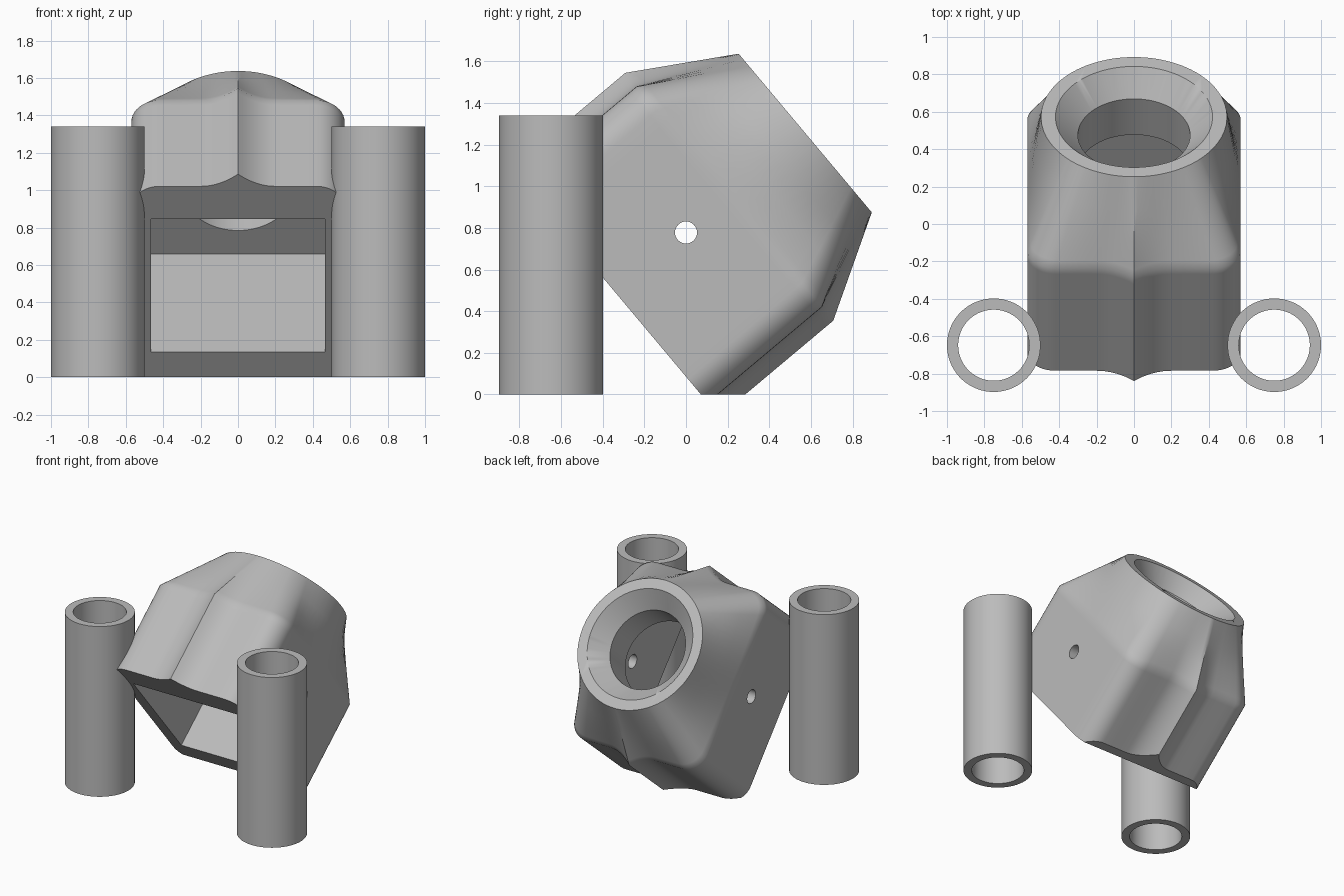
import bpy, bmesh, math
from mathutils import Matrix, Vector

cube = bpy.data.objects.get("Cube")
if cube:
    bpy.data.objects.remove(cube, do_unlink=True)

grey = bpy.data.materials.new("plain grey")
grey.use_nodes = True
grey.diffuse_color = (0.5, 0.5, 0.5, 1)
grey.node_tree.nodes["Principled BSDF"].inputs["Base Color"].default_value = (0.5, 0.5, 0.5, 1)

# Housing frame: local x across, local y up the slanted front, local z along the bore
TILT = math.radians(40)
SIN, COS = math.sin(TILT), math.cos(TILT)
CENTRE = 0.594
FRAME = Matrix(((1, 0, 0, 0), (0, -SIN, COS, -SIN * CENTRE),
                (0, COS, SIN, COS * CENTRE), (0, 0, 0, 1)))


def circle(r, n=96):
    return [(r * math.cos(2 * math.pi * i / n), r * math.sin(2 * math.pi * i / n)) for i in range(n)]


def loft(name, rings, matrix, closed=False):
    """Skin a list of (height, outline) rings, capped or joined back to the first."""
    bm = bmesh.new()
    loops = [[bm.verts.new(matrix @ Vector((x, y, h))) for x, y in pts] for h, pts in rings]
    pairs = list(zip(loops, loops[1:] + loops[:1]))
    for a, b in pairs if closed else pairs[:-1]:
        for i in range(len(a)):
            j = (i + 1) % len(a)
            bm.faces.new((a[i], a[j], b[j], b[i]))
    if not closed:
        bm.faces.new(loops[0][::-1])
        bm.faces.new(loops[-1])
    bmesh.ops.recalc_face_normals(bm, faces=bm.faces)
    mesh = bpy.data.meshes.new(name)
    bm.to_mesh(mesh)
    bm.free()
    mesh.materials.append(grey)
    obj = bpy.data.objects.new(name, mesh)
    bpy.context.collection.objects.link(obj)
    return obj


def activate(obj):
    bpy.ops.object.select_all(action='DESELECT')
    obj.select_set(True)
    bpy.context.view_layer.objects.active = obj


def cut(obj, cutter):
    cutter.hide_render = True
    mod = obj.modifiers.new("cut", 'BOOLEAN')
    mod.operation, mod.solver, mod.object = 'DIFFERENCE', 'EXACT', cutter
    activate(obj)
    bpy.ops.object.modifier_apply(modifier=mod.name)
    bpy.data.objects.remove(cutter, do_unlink=True)


def smooth(obj, degrees):
    activate(obj)
    bpy.ops.object.shade_smooth_by_angle(angle=math.radians(degrees))


def box(w, h):
    return [(-w, -h), (w, -h), (w, h), (-w, h)]


# Housing outline: central ridge, flat shoulder, rounded corner, straight side
WIDE, HIGH, ROUND, RIDGE = 0.57, 0.692, 0.15, 0.085
quarter = [(0.2 * i / 8, HIGH + RIDGE * (1 - i / 8) ** 2) for i in range(9)]
quarter += [(0.27 + 0.075 * i, HIGH) for i in range(2)]
for i in range(11):
    a = math.pi / 2 * (1 - i / 10)
    quarter.append((WIDE - ROUND + ROUND * math.cos(a), HIGH - ROUND + ROUND * math.sin(a)))
quarter += [(WIDE, (HIGH - ROUND) * (1 - i / 8)) for i in range(1, 9)]
half = quarter + [(x, -y) for x, y in quarter[-2::-1]]
outline = half + [(-x, y) for x, y in half[-2:0:-1]]

# Straight sleeve blending into a round collar
FRONT, BEND, END, COLLAR = 0.055, 0.77, 1.246, 0.4975


def blend(t):
    result = []
    for x, y in outline:
        k = COLLAR / math.hypot(x, y)
        result.append((x + (x * k - x) * t, y + (y * k - y) * t))
    return result


rings = [(FRONT, outline), (BEND - 0.04, outline), (BEND, outline)]
rings += [(BEND + (END - BEND) * t, blend(t)) for t in (0.08, 0.35, 0.65, 1)]
housing = loft("housing", rings, FRAME)

# Ground trim, square cavity, flared bore and cross pin hole
cut(housing, loft("ground_cutter", [(-1, box(2, 2)), (0, box(2, 2))], Matrix()))
cut(housing, loft("cavity_cutter", [(-0.2, box(0.465, 0.465)), (0.87, box(0.465, 0.465))], FRAME))
cut(housing, loft("bore_cutter", [(0.8, circle(0.3)), (1.12, circle(0.3)),
                                  (END, circle(0.42)), (END + 0.05, circle(0.468))], FRAME))
cross = Matrix.Translation((0, 0, 0.778)) @ Matrix.Rotation(math.pi / 2, 4, 'Y')
cut(housing, loft("pin_cutter", [(-1, circle(0.053, 32)), (1, circle(0.053, 32))], cross))
smooth(housing, 38)

# Upright tubes at the two front corners
for side, name in ((1, "left_tube"), (-1, "right_tube")):
    outer, inner = circle(0.25), circle(0.19)
    tube = loft(name, [(0, outer), (1.34, outer), (1.34, inner), (0, inner)],
                Matrix.Translation((side * 0.75, -0.648, 0)), closed=True)
    smooth(tube, 38)
